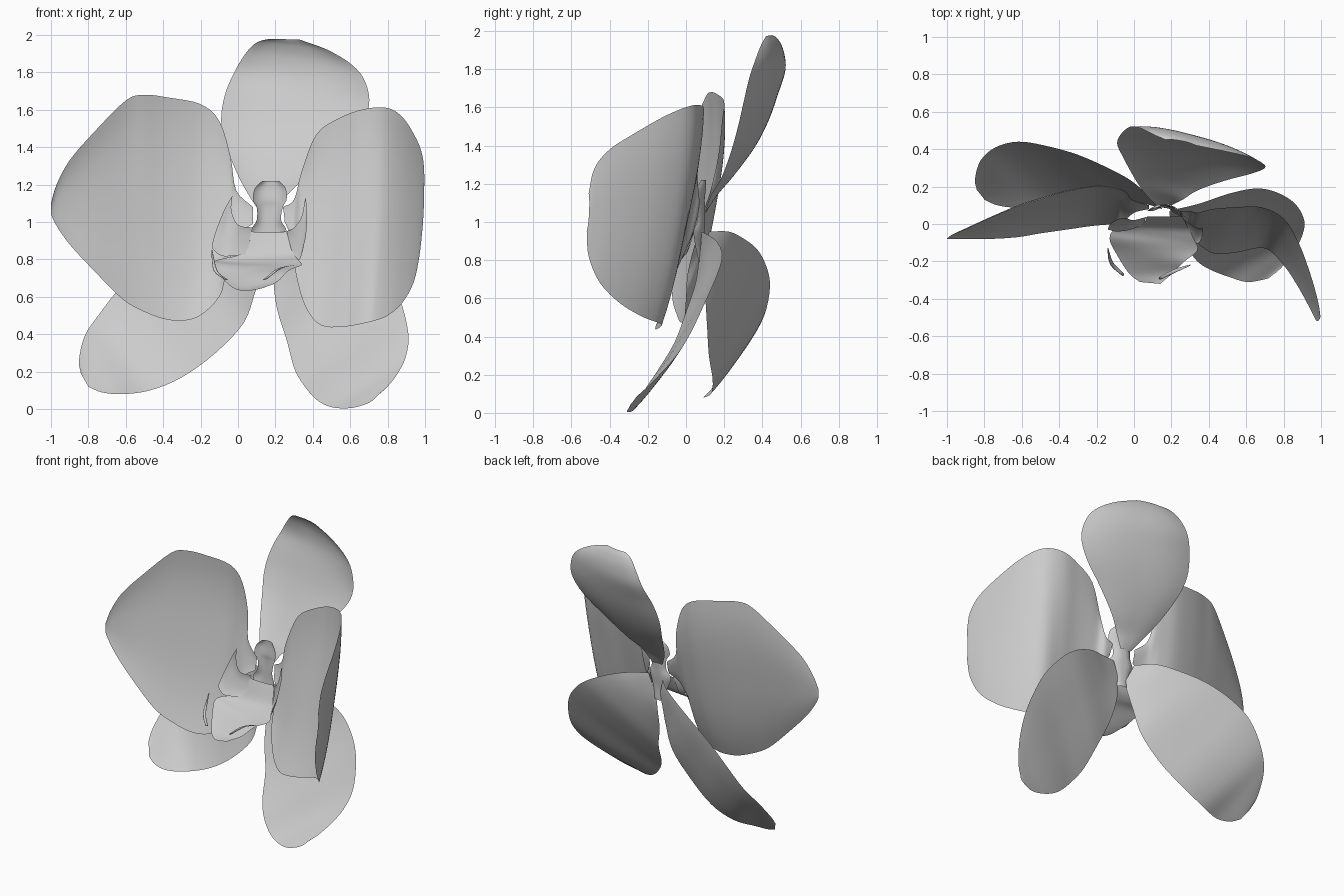
import bpy, bmesh, math
from mathutils import Vector


def make(name, rings, close=False):
    """Skin rows of points with quads; close wraps each row and caps the ends."""
    bm = bmesh.new()
    vs = [[bm.verts.new(p) for p in r] for r in rings]
    n = len(rings[0])
    for a, b in zip(vs, vs[1:]):
        for i in range(n if close else n - 1):
            j = (i + 1) % n
            bm.faces.new((a[i], a[j], b[j], b[i]))
    if close:
        bm.faces.new(vs[0][::-1])
        bm.faces.new(vs[-1])
    bmesh.ops.recalc_face_normals(bm, faces=bm.faces)
    for f in bm.faces:
        f.smooth = True
    me = bpy.data.meshes.new(name)
    bm.to_mesh(me)
    bm.free()
    ob = bpy.data.objects.new(name, me)
    bpy.context.collection.objects.link(ob)
    return ob


def spline(pts, steps):
    """Catmull-Rom through a list of vectors."""
    pts = [Vector(p) for p in pts]
    q = [pts[0] * 2 - pts[1]] + pts + [pts[-1] * 2 - pts[-2]]
    out = []
    for a, b, c, d in zip(q, q[1:], q[2:], q[3:]):
        for k in range(steps):
            t = k / steps
            out.append(0.5 * (2 * b + (c - a) * t + (2 * a - 5 * b + 4 * c - d) * t * t
                              + (3 * b - a - 3 * c + d) * t ** 3))
    return out + [pts[-1]]


def petal(name, edges, bulge, steps=4, across=16):
    """Sheet between two edge curves, bowed by bulge in proportion to its width."""
    ea = spline([e[:3] for e in edges], steps)
    eb = spline([e[3:] for e in edges], steps)
    rows = []
    for a, b in zip(ea, eb):
        bow = Vector(bulge) * (b - a).length
        rows.append([a.lerp(b, t) + bow * (1 - abs(2 * t - 1) ** 2.7)
                     for t in (i / across for i in range(across + 1))])
    return make(name, rows)


def tube(name, rings, steps=4, sides=8):
    """Elliptical loft: x, y, z, rx, ry per ring."""
    cs = spline([r[:3] for r in rings], steps)
    rs = spline([(r[3], r[4], 0) for r in rings], steps)
    return make(name, [[c + Vector((r.x * math.cos(a), r.y * math.sin(a), 0))
                        for a in (math.tau * i / sides for i in range(sides))]
                       for c, r in zip(cs, rs)], True)


# Sepals: one upright, two spreading below
petal("top_sepal", [
    (.12, .10, 1.05, .20, .10, 1.05), (.06, .16, 1.14, .26, .13, 1.14),
    (.00, .25, 1.25, .34, .18, 1.22), (-.06, .36, 1.40, .48, .23, 1.35),
    (-.09, .43, 1.54, .63, .27, 1.49), (-.07, .48, 1.68, .70, .30, 1.62),
    (-.02, .52, 1.80, .68, .33, 1.75), (.04, .51, 1.90, .61, .36, 1.84),
    (.10, .48, 1.96, .48, .39, 1.92), (.17, .45, 1.98, .33, .42, 1.975)], (0, .06, 0))
petal("lower_left_sepal", [
    (.10, .12, .95, .15, .08, .82), (.00, .22, .95, .12, .09, .72),
    (-.12, .29, .92, .09, .10, .62), (-.30, .37, .86, .03, .11, .46),
    (-.48, .42, .77, -.12, .12, .30), (-.62, .44, .66, -.30, .14, .17),
    (-.74, .41, .51, -.47, .13, .10), (-.82, .34, .39, -.62, .09, .08),
    (-.85, .24, .26, -.73, .10, .09), (-.84, .18, .19, -.80, .13, .12)], (0, .03, 0))
petal("lower_right_sepal", [
    (.24, .08, .95, .19, .07, .82), (.36, .11, .935, .19, .05, .68),
    (.50, .16, .90, .21, .00, .53), (.65, .19, .83, .26, -.06, .37),
    (.76, .17, .74, .30, -.15, .22), (.86, .11, .60, .35, -.21, .13),
    (.91, .02, .41, .42, -.25, .05), (.90, -.06, .29, .50, -.28, .01),
    (.86, -.14, .20, .60, -.31, .005), (.80, -.22, .12, .68, -.30, .025),
    (.76, -.26, .085, .72, -.29, .045)], (0, .02, 0))

# Broad side petals, the right one folded forward
petal("left_petal", [
    (.08, .10, 1.08, .08, .08, .99), (-.01, .13, 1.17, .00, .06, .93),
    (-.04, .17, 1.35, -.06, .01, .74), (-.10, .19, 1.54, -.10, .00, .60),
    (-.20, .20, 1.63, -.22, -.01, .49), (-.37, .17, 1.665, -.36, -.03, .475),
    (-.50, .13, 1.68, -.50, -.05, .52), (-.60, .10, 1.65, -.62, -.07, .59),
    (-.77, .03, 1.48, -.77, -.08, .74), (-.90, -.03, 1.33, -.90, -.08, .88),
    (-.97, -.06, 1.20, -.97, -.08, .98), (-1.0, -.08, 1.10, -1.0, -.08, 1.04)], (0, .05, 0))
petal("right_petal", [
    (.24, .07, 1.08, .25, .05, 1.00), (.30, .07, 1.12, .29, .02, .90),
    (.34, .06, 1.27, .31, -.06, .72), (.42, .08, 1.47, .36, -.12, .55),
    (.55, .09, 1.56, .44, -.16, .45), (.68, .09, 1.605, .56, -.15, .44),
    (.80, .03, 1.61, .70, -.13, .465), (.88, -.10, 1.56, .80, -.22, .50),
    (.94, -.26, 1.47, .88, -.34, .57), (.98, -.40, 1.38, .94, -.45, .68),
    (.995, -.48, 1.28, .97, -.51, .82), (.995, -.51, 1.15, .985, -.52, .95)], (.01, .035, 0))

# Lip: scoop in the middle with two upswept side lobes
petal("lip", [
    (.07, .04, .95, .26, .04, .95), (.04, .00, .84, .29, -.02, .84),
    (-.10, -.03, .80, .32, -.08, .80), (-.13, -.08, .78, .34, -.14, .77),
    (-.10, -.15, .72, .27, -.20, .74), (-.03, -.26, .65, .21, -.26, .68),
    (.03, -.31, .63, .14, -.32, .65)], (0, 0, -.03))
petal("left_lobe", [
    (.08, .04, .97, .06, .00, .83), (.00, .02, .985, -.02, -.03, .82),
    (-.035, .03, 1.06, -.09, -.04, .82), (-.03, .03, 1.14, -.14, -.03, .86)], (-.05, .06, 0))
petal("right_lobe", [
    (.26, .03, .95, .27, .00, .83), (.30, .00, .97, .30, -.04, .82),
    (.34, -.02, 1.03, .33, -.10, .80), (.36, -.02, 1.13, .35, -.10, .87)], (.05, .05, 0))

# Column: hooded sheet, hollow toward the front
petal("column", [
    (.13, .08, .78, .20, .07, .78), (.10, .07, .87, .23, .05, .87),
    (.07, .07, .95, .26, .04, .95), (.10, .08, 1.01, .23, .06, 1.01),
    (.10, .08, 1.08, .24, .06, 1.08), (.08, .07, 1.12, .26, .05, 1.12),
    (.09, .08, 1.18, .255, .06, 1.18), (.13, .09, 1.22, .22, .08, 1.22)], (0, .2, 0))

# Thin tendrils on the lip edge
for name, pts in (("left_tendril", [(-.06, -.27, .69, .008, .008), (-.12, -.21, .74, .010, .010),
                                    (-.14, -.13, .85, .003, .003)]),
                  ("right_tendril", [(.14, -.29, .69, .008, .008), (.22, -.25, .75, .010, .010),
                                     (.30, -.22, .77, .003, .003)])):
    tube(name, pts)
